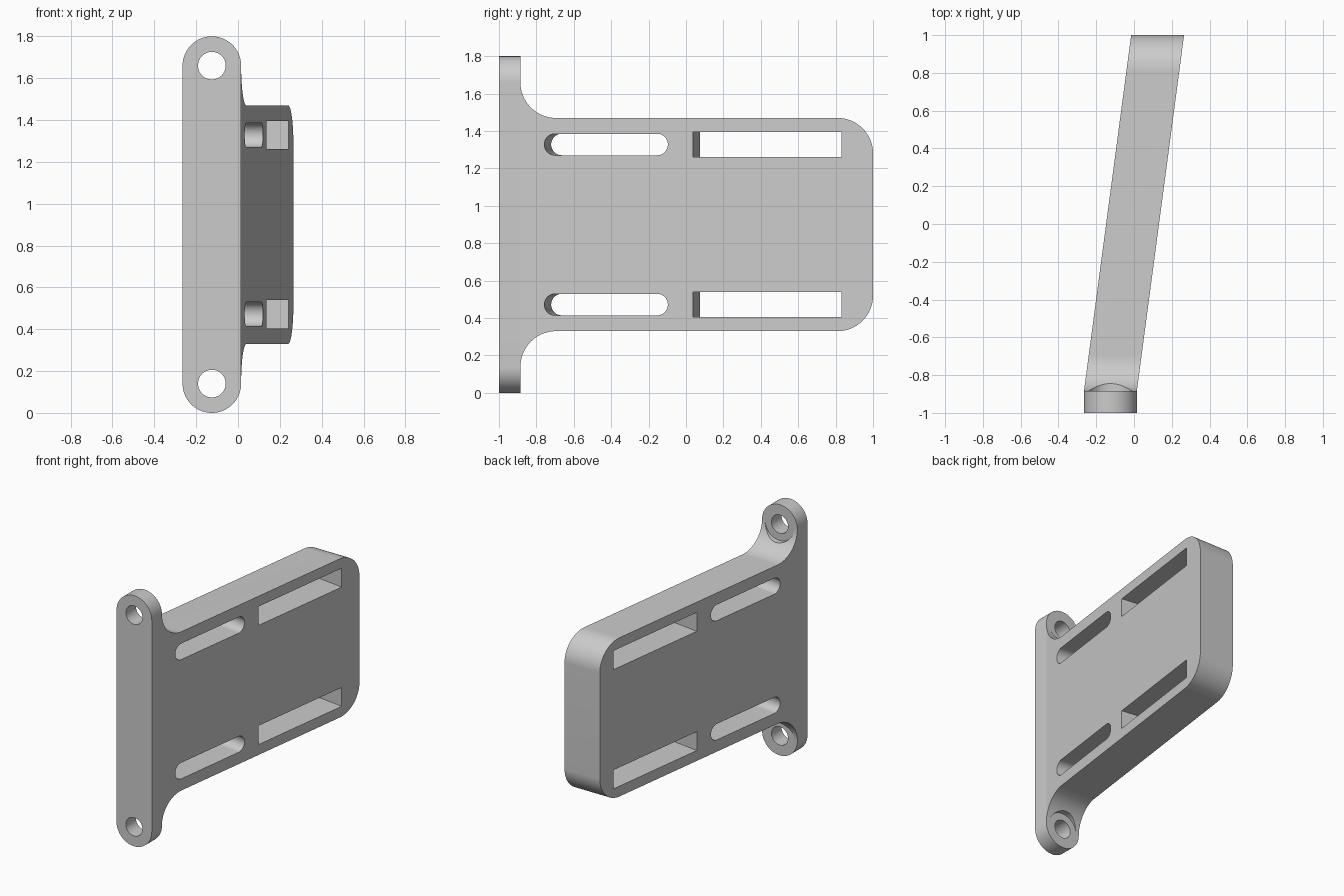
import bpy, bmesh
from math import sin, cos, atan, radians, pi
from mathutils import Matrix, Vector

if "Cube" in bpy.data.objects:
    bpy.data.objects.remove(bpy.data.objects["Cube"], do_unlink=True)

# Main dimensions
X0, HALF = -0.125, 0.14          # flange centre and half thickness
BACK = -0.885                    # back of the flange
LOW, HIGH = 0.145, 1.665         # bolt hole heights
BOTTOM, TOP, R = 0.335, 1.475, 0.19
MID = (LOW + HIGH) / 2
SLOPE = 0.25 / (1 - BACK)        # sideways lean of the plate
LEAN = atan(SLOPE)

grey = bpy.data.materials.new("light_grey")
grey.use_nodes = True
grey.diffuse_color = (0.6, 0.6, 0.6, 1)
grey.node_tree.nodes["Principled BSDF"].inputs["Base Color"].default_value = (0.6, 0.6, 0.6, 1)


def arc(cu, cv, r, start, end):
    """Arc points in degrees, one every 3.75 degrees."""
    n = round(abs(end - start) / 3.75)
    return [(cu + r * cos(radians(start + (end - start) * i / n)),
             cv + r * sin(radians(start + (end - start) * i / n))) for i in range(n + 1)]


def prism(name, outline, axis, a, b):
    """Extrude an outline along x (outline in y, z) or along y (outline in x, z)."""
    def place(u, v, d):
        return (d, u, v) if axis == "x" else (u, d, v)
    bm = bmesh.new()
    rings = [[bm.verts.new(place(u, v, d)) for u, v in outline] for d in (a, b)]
    for ring in rings:
        bm.faces.new(ring)
    n = len(outline)
    for i in range(n):
        j = (i + 1) % n
        bm.faces.new((rings[0][i], rings[0][j], rings[1][j], rings[1][i]))
    bmesh.ops.recalc_face_normals(bm, faces=bm.faces)
    mesh = bpy.data.meshes.new(name)
    bm.to_mesh(mesh)
    bm.free()
    mesh.materials.append(grey)
    obj = bpy.data.objects.new(name, mesh)
    bpy.context.collection.objects.link(obj)
    return obj


def combine(target, other, operation):
    """Apply a boolean and remove the helper."""
    mod = target.modifiers.new("boolean", "BOOLEAN")
    mod.operation, mod.solver, mod.object = operation, "EXACT", other
    bpy.context.view_layer.objects.active = target
    bpy.ops.object.modifier_apply(modifier=mod.name)
    bpy.data.objects.remove(other, do_unlink=True)


# Side plate: filleted into the flange, rounded at the far corners, leaning sideways
upper = arc(BACK + R, HIGH, R, 180, 270) + arc(1 - R, TOP - R, R, 90, 0)
lower = [(y, 2 * MID - z) for y, z in reversed(upper)]
bracket = prism("mounting_bracket", upper + lower, "x", X0 - HALF, X0 + HALF)
for v in bracket.data.vertices:
    v.co.x += SLOPE * (v.co.y - BACK)

# Clearance for the bolt heads, cut into the fillets
for z in (LOW, HIGH):
    combine(bracket, prism("bolt_clearance", arc(X0, z, 0.117, 0, 360)[:-1], "y", -0.95, -0.5),
            "DIFFERENCE")

# Slots cut square to the leaning plate
SLOT_R, SLOT_HALF = 0.0575, 0.333 - 0.0575
WIN_HALF, WIN_H = 0.40, 0.0675
slot = arc(SLOT_HALF, 0, SLOT_R, -90, 90) + arc(-SLOT_HALF, 0, SLOT_R, 90, 270)
window = [(-WIN_HALF, -WIN_H), (WIN_HALF, -WIN_H), (WIN_HALF, WIN_H), (-WIN_HALF, WIN_H)]
for z in (2 * MID - 1.333, 1.333):
    for name, outline, y in (("round_slot", slot, -0.409), ("square_slot", window, 0.452)):
        cutter = prism(name, outline, "x", -0.4, 0.4)
        centre = Vector((X0 + SLOPE * (y - BACK), y, z))
        cutter.data.transform(Matrix.Translation(centre) @ Matrix.Rotation(-LEAN, 4, "Z"))
        combine(bracket, cutter, "DIFFERENCE")

# Flange with round ends
ends = arc(X0, HIGH, HALF, 0, 180) + arc(X0, LOW, HALF, 180, 360)
combine(bracket, prism("flange", ends, "y", -1, BACK), "UNION")

# Bolt holes
for z in (LOW, HIGH):
    combine(bracket, prism("bolt_hole", arc(X0, z, 0.066, 0, 360)[:-1], "y", -1.2, -0.5),
            "DIFFERENCE")

# Rest exactly on the ground
lowest = min(v.co.z for v in bracket.data.vertices)
bracket.data.transform(Matrix.Translation((0, 0, -lowest)))

bpy.ops.object.select_all(action="DESELECT")
bracket.select_set(True)
bpy.context.view_layer.objects.active = bracket
bpy.ops.object.shade_smooth_by_angle(angle=radians(6))
